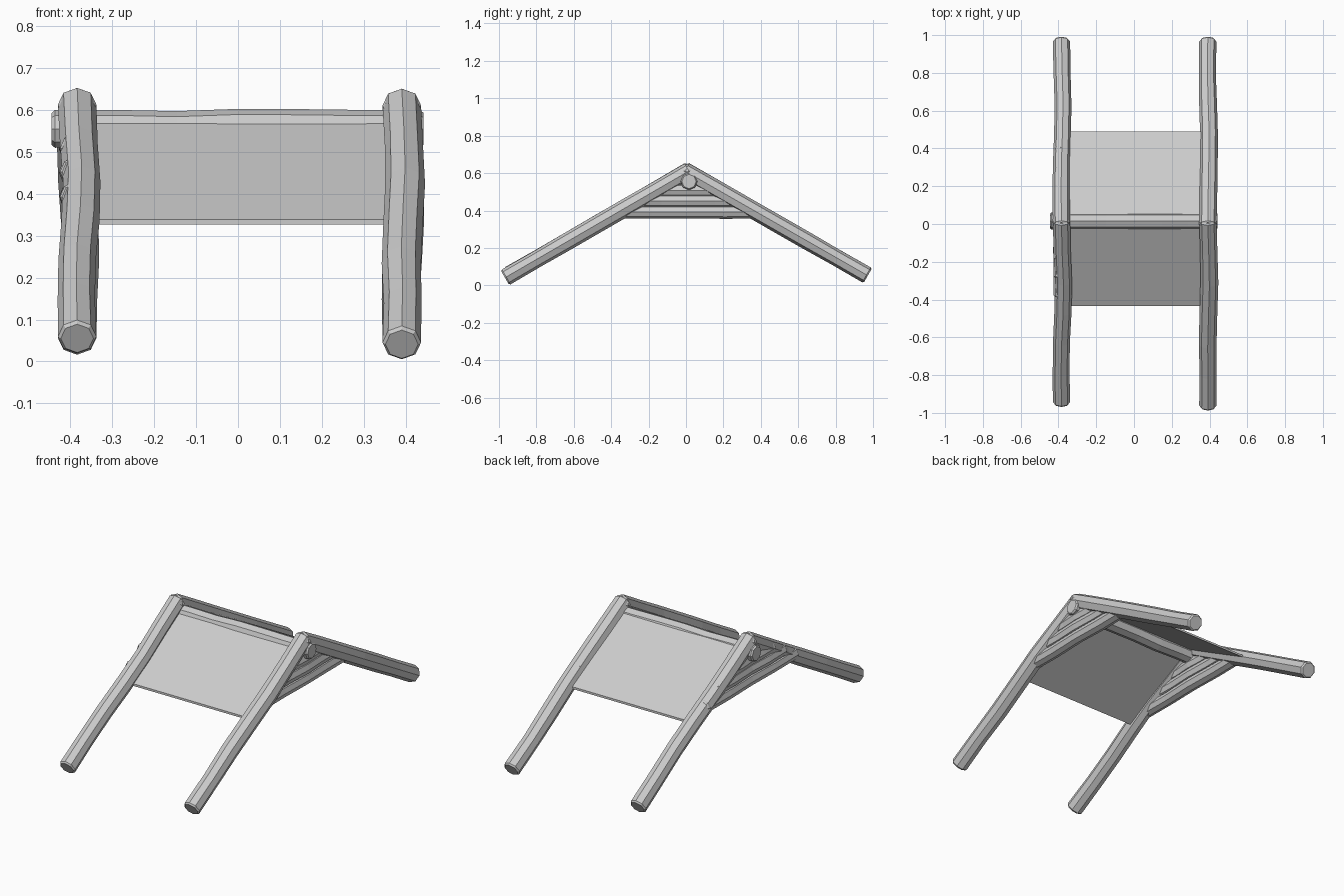
import bpy, bmesh, random
from mathutils import Vector

if "Cube" in bpy.data.objects:
    bpy.data.objects.remove(bpy.data.objects["Cube"])

random.seed(4)
SIDES = 8


def log(name, start, end, radius, bend, bend_axis=(1, 0, 0), jitter=0.04):
    """Eight-sided rough log; bend lists sideways offsets at even steps along it."""
    start, end, axis = Vector(start), Vector(end), Vector(bend_axis)
    d = (end - start).normalized()
    length = (end - start).length
    side = Vector((1, 0, 0)) if abs(d.x) < 0.5 else Vector((0, 1, 0))
    up = side.cross(d).normalized()
    cap = 0.008
    n = len(bend) - 1
    # (distance, offset, radius) for each ring, with worn rims at both ends
    rings = [(0, bend[0], radius * 0.85)]
    for i, b in enumerate(bend):
        t = cap + (length - 2 * cap) * i / n
        r = radius if i in (0, n) else radius * (1 + random.uniform(-jitter, jitter))
        rings.append((t, b, r))
    rings.append((length, bend[-1], radius * 0.85))

    bm = bmesh.new()
    tube = []
    from math import cos, sin, pi
    for t, b, r in rings:
        c = start + d * t + axis * b
        tube.append([bm.verts.new(c + side * r * sin(2 * pi * k / SIDES)
                                  + up * r * cos(2 * pi * k / SIDES))
                     for k in range(SIDES)])
    for a, b in zip(tube, tube[1:]):
        for k in range(SIDES):
            j = (k + 1) % SIDES
            bm.faces.new((a[k], a[j], b[j], b[k]))
    bm.faces.new(tube[0])
    bm.faces.new(tube[-1])
    bmesh.ops.recalc_face_normals(bm, faces=bm.faces)
    me = bpy.data.meshes.new(name)
    bm.to_mesh(me)
    bm.free()
    ob = bpy.data.objects.new(name, me)
    bpy.context.collection.objects.link(ob)
    return ob


def panel(name, y0, z0, y1, z1, half_width, thick):
    """Thin sloping sheet between two edges."""
    bm = bmesh.new()
    profile = [(y0, z0), (y1, z1), (y1, z1 - thick), (y0, z0 - thick)]
    f = bm.faces.new([bm.verts.new((-half_width, y, z)) for y, z in profile])
    ext = bmesh.ops.extrude_face_region(bm, geom=[f])
    bmesh.ops.translate(bm, vec=(2 * half_width, 0, 0),
                        verts=[v for v in ext["geom"] if isinstance(v, bmesh.types.BMVert)])
    bmesh.ops.recalc_face_normals(bm, faces=bm.faces)
    me = bpy.data.meshes.new(name)
    bm.to_mesh(me)
    bm.free()
    ob = bpy.data.objects.new(name, me)
    bpy.context.collection.objects.link(ob)


# Four long leaning poles, crossing at the apex
log("front_left_pole", (-0.384, 0.022, 0.617), (-0.384, -0.949, 0.055), 0.046,
    [0, 0.004, 0.011, 0.008, 0, -0.002, 0])
log("front_right_pole", (0.391, 0.022, 0.615), (0.391, -0.968, 0.041), 0.046,
    [0, 0.005, 0.008, 0.003, -0.001, 0.002, 0])
log("back_left_pole", (-0.384, -0.012, 0.617), (-0.384, 0.972, 0.052), 0.046,
    [0, -0.002, 0.0, 0.006, 0.008, 0.003, 0])
log("back_right_pole", (0.391, -0.012, 0.615), (0.391, 0.972, 0.052), 0.046,
    [0, 0.002, 0.005, 0.006, 0.001, -0.003, 0])

# Ridge pole
log("ridge_pole", (-0.445, 0.016, 0.555), (0.443, 0.016, 0.555), 0.045,
    [0, 0.001, -0.003, 0.002, 0.001, -0.001, 0], (0, 0, 1))

# Roof sheets
panel("front_roof", 0.025, 0.595, -0.435, 0.339, 0.375, 0.012)
panel("back_roof", 0.025, 0.595, 0.49, 0.339, 0.375, 0.012)

# Stacked logs closing both gables
for side, x in (("left", -0.389), ("right", 0.391)):
    for i, z in enumerate((0.393, 0.452, 0.508)):
        half = (0.617 - z) / 0.577 + 0.01
        log(f"{side}_gable_log_{i + 1}", (x, 0.012 - half, z), (x, 0.012 + half, z), 0.036,
            [0, -0.003, 0.003, -0.002, 0])
